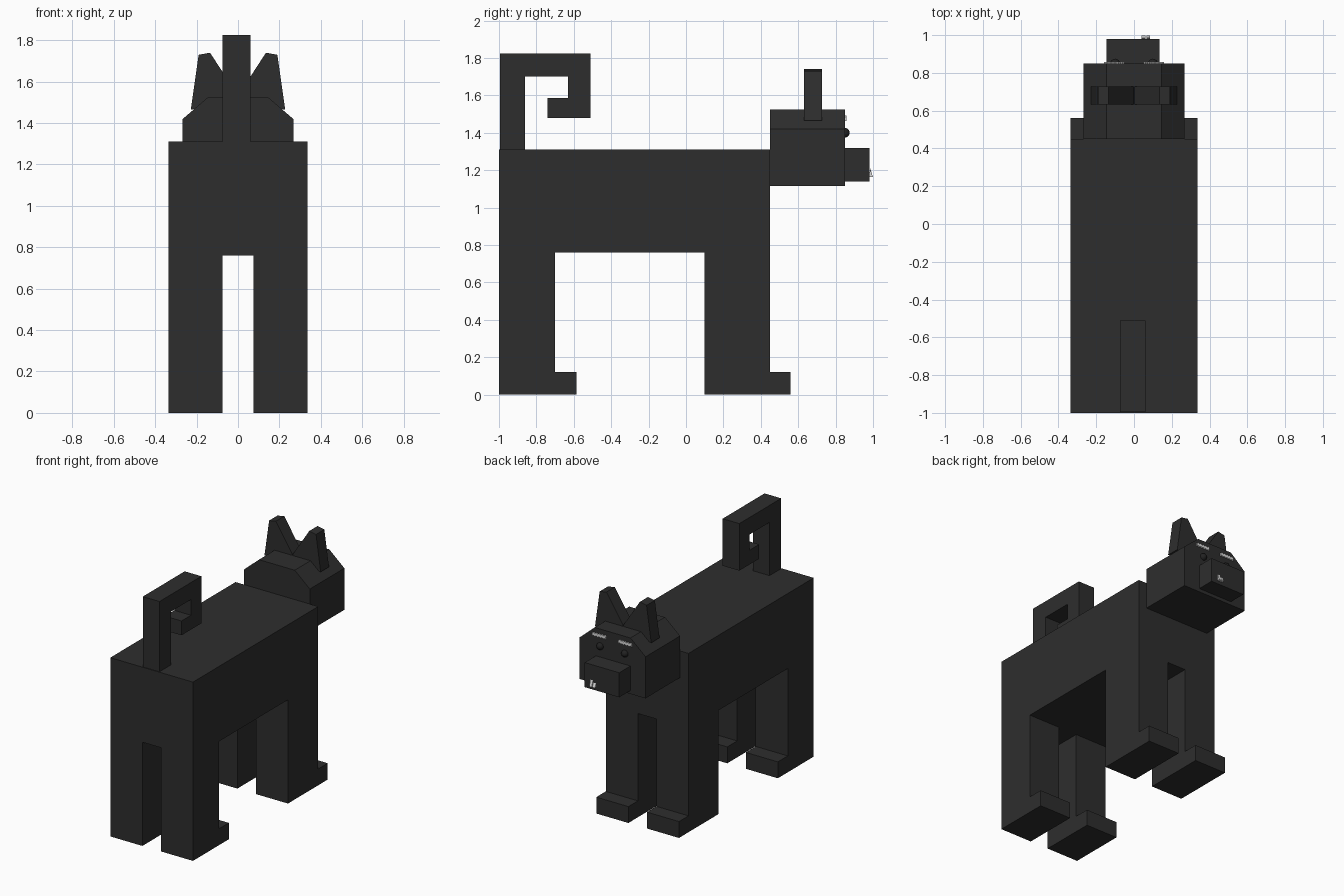
import bpy, bmesh, math
from mathutils import Matrix, Vector

if "Cube" in bpy.data.objects:
    bpy.data.objects.remove(bpy.data.objects["Cube"])


def material(name, r, g, b):
    m = bpy.data.materials.new(name)
    m.diffuse_color = (r, g, b, 1)
    m.use_nodes = True
    m.node_tree.nodes["Principled BSDF"].inputs["Base Color"].default_value = m.diffuse_color
    return m


FUR = material("charcoal_fur", 0.027, 0.027, 0.027)
EYE = material("dark_eye", 0.016, 0.016, 0.016)
WHITE = material("pale_white", 0.7, 0.7, 0.7)


def finish(name, bm, mat):
    bmesh.ops.recalc_face_normals(bm, faces=bm.faces)
    me = bpy.data.meshes.new(name)
    bm.to_mesh(me)
    bm.free()
    me.materials.append(mat)
    ob = bpy.data.objects.new(name, me)
    bpy.context.collection.objects.link(ob)
    return ob


def prism(name, pts, axis, lo, hi, mat=FUR):
    """Extrude a profile: (y, z) points along x, or (x, z) points along y."""
    bm = bmesh.new()

    def place(p, d):
        return (d, p[0], p[1]) if axis == 'x' else (p[0], d, p[1])
    face = bm.faces.new([bm.verts.new(place(p, lo)) for p in pts])
    ext = bmesh.ops.extrude_face_region(bm, geom=[face])
    verts = [v for v in ext['geom'] if isinstance(v, bmesh.types.BMVert)]
    step = (hi - lo, 0, 0) if axis == 'x' else (0, hi - lo, 0)
    bmesh.ops.translate(bm, verts=verts, vec=step)
    return finish(name, bm, mat)


def box(name, x0, x1, y0, y1, z0, z1, mat=FUR):
    return prism(name, [(x0, z0), (x1, z0), (x1, z1), (x0, z1)], 'y', y0, y1, mat)


# Body, legs and paws from one side profile
body = prism("body_and_legs", [
    (-1, 0), (-0.585, 0), (-0.585, 0.12), (-0.70, 0.12), (-0.70, 0.76),
    (0.10, 0.76), (0.10, 0), (0.56, 0), (0.56, 0.12), (0.45, 0.12),
    (0.45, 1.31), (-1, 1.31)], 'x', -0.335, 0.335)

# Gap between left and right legs
gap = box("leg_gap_cutter", -0.075, 0.075, -1.2, 0.8, -0.2, 0.76)
cut = body.modifiers.new("leg_gap", 'BOOLEAN')
cut.operation = 'DIFFERENCE'
cut.solver = 'EXACT'
cut.object = gap
bpy.context.view_layer.objects.active = body
bpy.ops.object.modifier_apply(modifier=cut.name)
bpy.data.objects.remove(gap)

# Curled square tail
prism("tail", [
    (-0.995, 1.31), (-0.86, 1.31), (-0.86, 1.70), (-0.63, 1.70), (-0.63, 1.585),
    (-0.74, 1.585), (-0.74, 1.48), (-0.51, 1.48), (-0.51, 1.825), (-0.995, 1.825)],
    'x', -0.075, 0.06)

# Head with chamfered crown, and snout
prism("head", [
    (-0.267, 1.115), (0.267, 1.115), (0.267, 1.42), (0.145, 1.525),
    (-0.145, 1.525), (-0.267, 1.42)], 'y', 0.45, 0.85)
box("snout", -0.145, 0.135, 0.85, 0.98, 1.14, 1.32)

for s, side in ((-1, "left"), (1, "right")):
    # Ear: leaning wedge reaching the middle of the crown
    prism(side + "_ear", [
        (s * 0.228, 1.465), (s * 0.19, 1.73), (s * 0.135, 1.74),
        (s * 0.002, 1.535), (s * 0.002, 1.50)], 'y', 0.632, 0.728)

    # Eye: small ball half set in the face
    bm = bmesh.new()
    bmesh.ops.create_uvsphere(bm, u_segments=16, v_segments=10, radius=0.026,
                              matrix=Matrix.Translation((s * 0.10, 0.849, 1.40)))
    for f in bm.faces:
        f.smooth = True
    finish(side + "_eye", bm, EYE)

    # Brow: zigzag strip on the face
    n = 10
    xs = [s * 0.105 - 0.055 + 0.11 * i / n for i in range(n + 1)]
    low = [(x, 1.463 + 0.007 * (i % 2)) for i, x in enumerate(xs)]
    high = [(x, 1.485 + 0.007 * (i % 2)) for i, x in enumerate(xs)]
    prism(side + "_brow", low + high[::-1], 'y', 0.849, 0.858, WHITE)

# Two small teeth on the snout front
for i, (x, h) in enumerate(((0.05, 0.03), (0.075, 0.045))):
    prism("tooth_%d" % (i + 1), [(0.979, 1.165), (0.999, 1.165), (0.985, 1.165 + h)],
          'x', x - 0.01, x + 0.01, WHITE)
